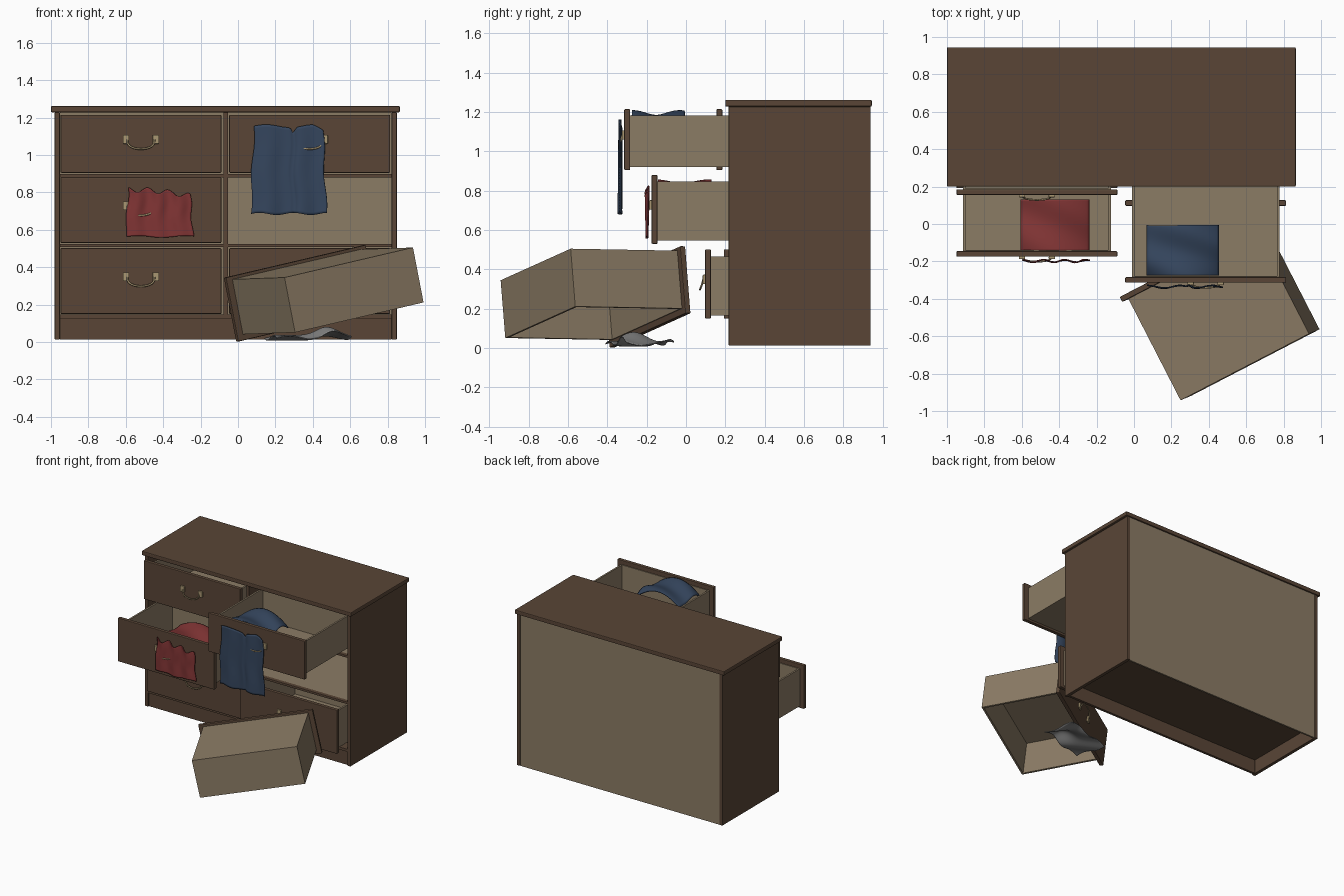
import bpy, bmesh
from math import sin, cos, pi, exp, radians
from mathutils import Matrix, Vector

if "Cube" in bpy.data.objects:
    bpy.data.objects.remove(bpy.data.objects["Cube"])


def material(name, r, g, b):
    m = bpy.data.materials.new(name)
    m.diffuse_color = (r, g, b, 1)
    m.use_nodes = True
    m.node_tree.nodes["Principled BSDF"].inputs["Base Color"].default_value = m.diffuse_color
    return m


DARK = material("dark_wood", 0.10, 0.06, 0.037)
LIGHT = material("pale_wood", 0.26, 0.20, 0.13)
BRASS = material("brass", 0.40, 0.31, 0.17)
BLUE = material("blue_cloth", 0.035, 0.06, 0.11)
RED = material("red_cloth", 0.22, 0.035, 0.035)
GREY = material("grey_cloth", 0.22, 0.22, 0.22)


def add(name, bm, mat, matrix=Matrix()):
    mesh = bpy.data.meshes.new(name)
    bmesh.ops.recalc_face_normals(bm, faces=bm.faces)
    bm.to_mesh(mesh)
    bm.free()
    ob = bpy.data.objects.new(name, mesh)
    bpy.context.collection.objects.link(ob)
    mesh.materials.append(mat)
    ob.matrix_world = matrix
    return ob


def box(name, x, y, z, mat, bevel=0.0, matrix=Matrix()):
    """Box from (min, max) pairs."""
    bm = bmesh.new()
    bmesh.ops.create_cube(bm, size=1)
    for v in bm.verts:
        v.co = [(a + b) / 2 + c * (b - a) for (a, b), c in zip((x, y, z), v.co)]
    ob = add(name, bm, mat, matrix)
    if bevel:
        mod = ob.modifiers.new("bevel", 'BEVEL')
        mod.width, mod.segments = bevel, 2
    return ob


def handle(name, z, matrix):
    """Two back plates and a hanging bail."""
    for side, s in (("left", -1), ("right", 1)):
        box(f"{name}_{side}_plate", (s * 0.08 - 0.017, s * 0.08 + 0.017), (-0.012, 0.002),
            (z - 0.01, z + 0.037), BRASS, 0.003, matrix)
    cu = bpy.data.curves.new(name + "_bail", 'CURVE')
    cu.dimensions, cu.bevel_depth, cu.bevel_resolution = '3D', 0.005, 2
    cu.use_fill_caps = True
    sp = cu.splines.new('POLY')
    sp.points.add(14)
    for i, p in enumerate(sp.points):
        a = pi * i / 14
        p.co = (-0.073 * cos(a), -0.01 - 0.016 * sin(a), z + 0.012 - 0.05 * sin(a) ** 0.7, 1)
    ob = bpy.data.objects.new(name + "_bail", cu)
    bpy.context.collection.objects.link(ob)
    cu.materials.append(BRASS)
    ob.matrix_world = matrix


def drawer(name, matrix, panel_h, box_h, depth=0.61):
    """Origin: bottom centre of the front face; y runs to the back."""
    w, t, z0, z1 = 0.395, 0.014, 0.017, 0.017 + box_h
    y0, y1 = 0.028, 0.03 + depth
    box(name + "_front", (-0.43, 0.43), (0, 0.03), (0, panel_h), DARK, 0.005, matrix)
    for side, s in (("left", -1), ("right", 1)):
        box(f"{name}_{side}_side", sorted((s * w, s * (w - t))), (y0, y1), (z0, z1), LIGHT, 0, matrix)
    box(name + "_back", (t - w, w - t), (y1 - t, y1), (z0, z1), LIGHT, 0, matrix)
    box(name + "_inner_front", (t - w, w - t), (y0, y0 + 0.008), (z0, z1), LIGHT, 0, matrix)
    box(name + "_bottom", (t - w, w - t), (y0, y1 - t), (z0, z0 + 0.012), LIGHT, 0, matrix)
    handle(name + "_handle", panel_h * 0.5 + 0.01, matrix)


def cloth(name, fn, mat, matrix=Matrix(), n=32):
    """Thin smooth sheet sampled from fn(u, v)."""
    bm = bmesh.new()
    g = [[bm.verts.new(fn(i / n, j / n)) for j in range(n + 1)] for i in range(n + 1)]
    for i in range(n):
        for j in range(n):
            bm.faces.new((g[i][j], g[i + 1][j], g[i + 1][j + 1], g[i][j + 1])).smooth = True
    ob = add(name, bm, mat, matrix)
    mod = ob.modifiers.new("thickness", 'SOLIDIFY')
    mod.thickness, mod.offset = 0.006, 0


# Carcass
box("top_slab", (-1.0, 0.865), (0.2, 0.945), (1.228, 1.262), DARK, 0.006)
for side, x in (("left", (-0.98, -0.953)), ("right", (0.822, 0.849))):
    box(side + "_side_panel", x, (0.217, 0.938), (0.013, 1.228), DARK, 0.003)
box("back_panel", (-0.953, 0.822), (0.92, 0.934), (0.013, 1.228), LIGHT)
box("centre_divider", (-0.078, -0.053), (0.217, 0.92), (0.125, 1.228), DARK)
box("plinth", (-0.953, 0.822), (0.228, 0.25), (0.013, 0.126), DARK, 0.003)
box("bottom_board", (-0.953, 0.822), (0.217, 0.92), (0.125, 0.146), DARK)
for level, z in (("lower", 0.507), ("upper", 0.88)):
    for side, x in (("left", (-0.953, -0.078)), ("right", (-0.053, 0.822))):
        box(f"{level}_{side}_rail", x, (0.219, 0.25), (z, z + 0.018), DARK, 0.002)
        box(f"{level}_{side}_shelf", x, (0.25, 0.92), (z + 0.004, z + 0.014), LIGHT)

# Drawers still in the carcass
LX, RX = -0.519, 0.383
for name, x, y, z, ph, bh in (
        ("top_left_drawer", LX, 0.155, 0.905, 0.31, 0.26),
        ("middle_left_drawer", LX, -0.175, 0.53, 0.35, 0.30),
        ("bottom_left_drawer", LX, 0.192, 0.15, 0.352, 0.30),
        ("top_right_drawer", RX, -0.314, 0.905, 0.31, 0.26),
        ("bottom_right_drawer", RX, 0.097, 0.15, 0.352, 0.30)):
    drawer(name, Matrix.Translation((x, y, z)), ph, bh)

# Drawer lying upside down on the floor
A, B, C = Vector((0.25, -0.945, 0.345)), Vector((0.935, -0.59, 0.505)), Vector((-0.03, -0.40, 0.335))
u = (B - A).normalized()
d = A - C
d = (d - u * d.dot(u)).normalized()
R = Matrix((u, d, u.cross(d))).transposed()
origin = C - R @ Vector((-0.395, 0.03, 0.017))
drawer("fallen_drawer", Matrix.Translation(origin) @ R.to_4x4(), 0.35, 0.30)


# Blue trousers: hanging part and part in the drawer
def blue_hang(s, t):
    notch = exp(-((s - 0.57) / 0.03) ** 2)
    x = 0.27 + (s - 0.5) * (0.37 + 0.035 * t) + 0.006 * sin(9 * t)
    y = -0.336 + 0.009 * cos(s * 4 * pi * 1.15) * (0.5 + 0.5 * t) + 0.012 * notch
    top = 1.155 + 0.008 * sin(s * 9) - 0.03 * notch - 0.025 * max(0, s - 0.85) / 0.15
    return x, y, top + (0.685 + 0.006 * sin(s * 14) - top) * t


def blue_inside(s, t):
    z = 1.145 + 0.05 * sin(pi * s) ** 0.8 + 0.012 * sin(7 * t + 3 * s) - 0.03 * (2 * t - 1) ** 2 * (2 * s - 1) ** 2
    return 0.068 + 0.385 * s, -0.275 + 0.268 * t, z


cloth("blue_cloth_hanging", blue_hang, BLUE)
cloth("blue_cloth_in_drawer", blue_inside, BLUE)


# Red shirt: hanging part and part in the drawer
def red_hang(s, t):
    fold = cos(s * 6 * pi + 0.5)
    x = -0.42 + (s - 0.5) * (0.33 + 0.03 * t) + 0.005 * sin(8 * t)
    top = 0.815 + 0.014 * fold - 0.035 * s * s
    return x, -0.198 + 0.009 * fold * (1 - 0.5 * t), top + (0.563 + 0.005 * sin(9 * s) - top) * t


def red_inside(s, t):
    z = 0.80 + 0.045 * sin(pi * s) ** 0.8 + 0.01 * sin(6 * t + 4 * s)
    return -0.605 + 0.365 * s, -0.142 + 0.272 * t, z


cloth("red_cloth_hanging", red_hang, RED)
cloth("red_cloth_in_drawer", red_inside, RED)


# Grey cloth crumpled on the floor
def grey_floor(s, t):
    z = 0.022 + 0.045 * exp(-((s - 0.72) / 0.17) ** 2) * (0.7 + 0.3 * sin(5 * t)) + 0.012 * sin(9 * s + 6 * t)
    return (s - 0.5) * 0.414, (t - 0.5) * 0.25, max(z, 0.004)


cloth("grey_cloth_on_floor", grey_floor, GREY,
      Matrix.Translation((0.375, -0.235, 0)) @ Matrix.Rotation(radians(15), 4, 'Z'))
